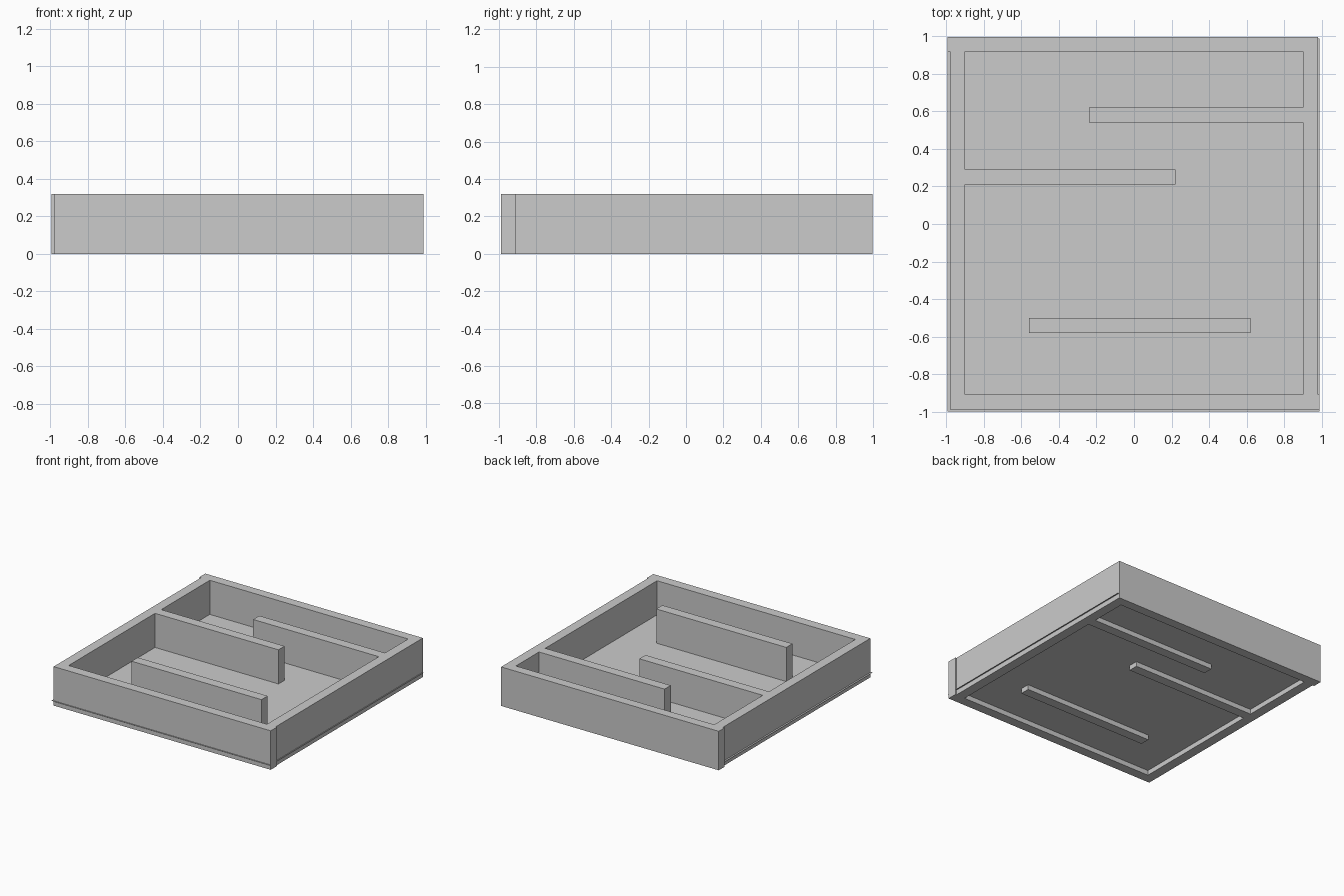
import bpy

if "Cube" in bpy.data.objects:
    bpy.data.objects.remove(bpy.data.objects["Cube"])

H = 0.32        # wall height
FLOOR_Z = 0.04  # the thin floor sits a little above the wall bottoms


def make_mesh(name, verts, faces):
    mesh = bpy.data.meshes.new(name)
    mesh.from_pydata(verts, [], faces)
    obj = bpy.data.objects.new(name, mesh)
    bpy.context.collection.objects.link(obj)
    return obj


def wall(name, x0, x1, y0, y1):
    corners = [(x0, y0), (x1, y0), (x1, y1), (x0, y1)]
    verts = [(x, y, z) for z in (0, H) for x, y in corners]
    sides = [(i, (i + 1) % 4, (i + 1) % 4 + 4, i + 4) for i in range(4)]
    return make_mesh(name, verts, [(3, 2, 1, 0), (4, 5, 6, 7)] + sides)


# Paper-thin floor, reaching slightly past the walls
make_mesh("floor", [(x, y, FLOOR_Z) for x, y in
                    ((-0.995, -1), (0.99, -1), (0.99, 0.99), (-0.995, 0.99))],
          [(0, 1, 2, 3)])

# Outer walls; front and back ones overlap the side wall ends
wall("front_wall", -0.98, 0.99, -0.99, -0.91)
wall("back_wall", -0.995, 0.98, 0.92, 0.997)
wall("left_wall", -0.98, -0.90, -0.91, 0.92)
wall("right_wall", 0.90, 0.98, -0.91, 0.92)

# Inner partitions
wall("right_partition", -0.24, 0.90, 0.54, 0.62)
wall("left_partition", -0.90, 0.22, 0.21, 0.29)
wall("free_partition", -0.56, 0.62, -0.58, -0.50)
